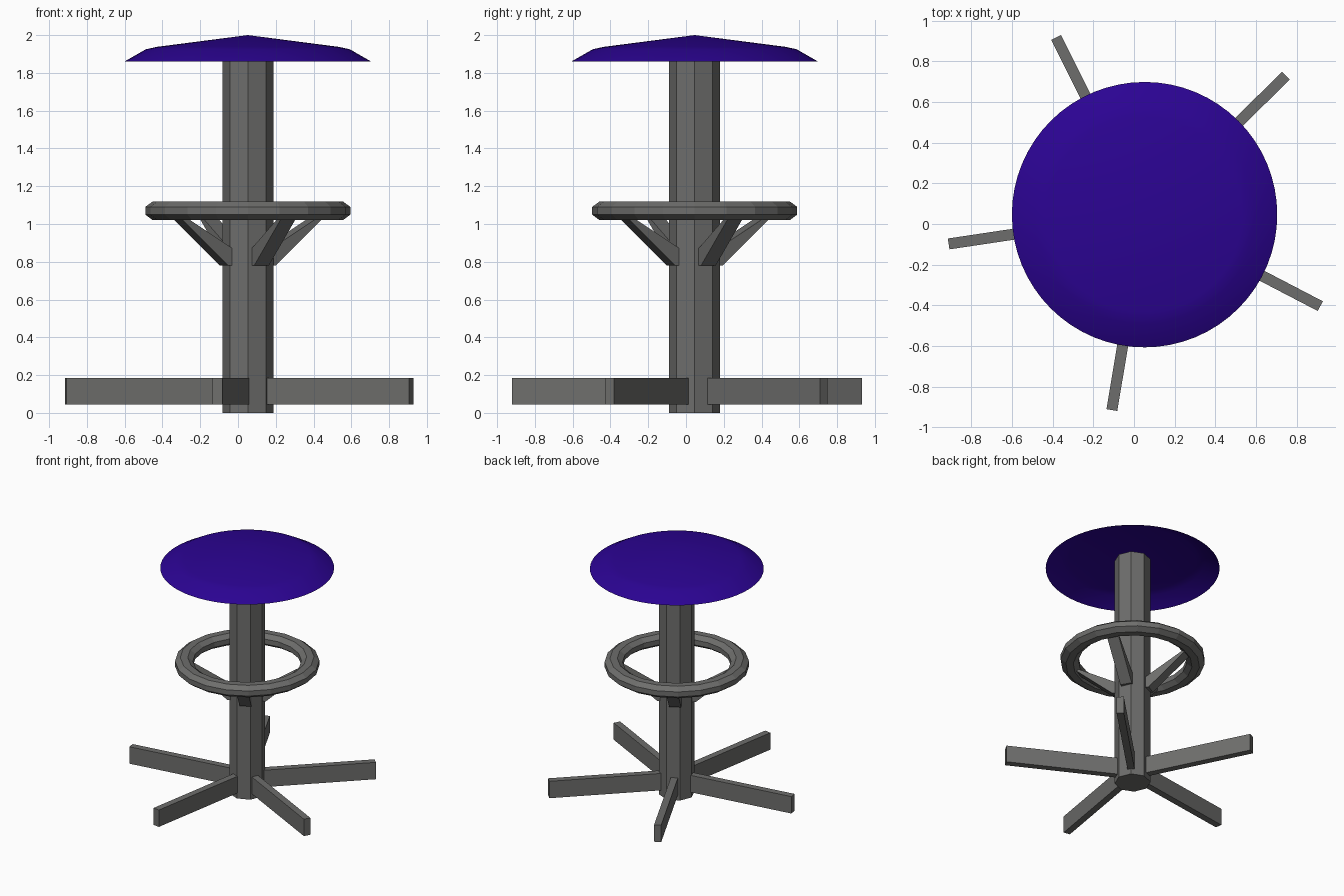
import bpy, bmesh
from math import sin, cos, pi, radians
from mathutils import Matrix

if "Cube" in bpy.data.objects:
    bpy.data.objects.remove(bpy.data.objects["Cube"])

# Common vertical axis of the stool
AXIS = Matrix.Translation((0.052, 0.046, 0))


def material(name, colour):
    mat = bpy.data.materials.new(name)
    mat.diffuse_color = (*colour, 1)
    mat.use_nodes = True
    mat.node_tree.nodes["Principled BSDF"].inputs["Base Color"].default_value = mat.diffuse_color
    return mat


METAL = material("dark_grey_metal", (0.155, 0.155, 0.15))
INDIGO = material("seat_indigo", (0.024, 0.001, 0.29))


def finish(name, bm, mat=METAL, smooth=False):
    bmesh.ops.remove_doubles(bm, verts=bm.verts, dist=1e-5)
    bmesh.ops.recalc_face_normals(bm, faces=bm.faces)
    for f in bm.faces:
        f.smooth = smooth
    mesh = bpy.data.meshes.new(name)
    bm.to_mesh(mesh)
    bm.free()
    mesh.materials.append(mat)
    ob = bpy.data.objects.new(name, mesh)
    bpy.context.collection.objects.link(ob)
    return ob


def lathe(name, profile, sides, closed=False, **look):
    """Revolve (radius, z) points around the stool axis."""
    bm = bmesh.new()
    vs = [bm.verts.new((r, 0, z)) for r, z in profile]
    es = [bm.edges.new((a, b)) for a, b in zip(vs, vs[1:])]
    if closed:
        es.append(bm.edges.new((vs[-1], vs[0])))
    bmesh.ops.spin(bm, geom=vs + es, cent=(0, 0, 0), axis=(0, 0, 1),
                   angle=2 * pi, steps=sides, use_merge=False)
    bm.transform(AXIS)
    return finish(name, bm, **look)


def radial_bar(name, profile, width, angle):
    """Extrude a (radius, z) outline to a width and turn it around the axis."""
    bm = bmesh.new()
    face = bm.faces.new([bm.verts.new((r, -width / 2, z)) for r, z in profile])
    new = bmesh.ops.extrude_face_region(bm, geom=[face])["geom"]
    bmesh.ops.translate(bm, vec=(0, width, 0),
                        verts=[g for g in new if isinstance(g, bmesh.types.BMVert)])
    bm.transform(AXIS @ Matrix.Rotation(radians(angle), 4, 'Z'))
    return finish(name, bm)


# Octagonal column
lathe("column", [(0, 0), (0.135, 0), (0.135, 1.93), (0, 1.93)], 8)

# Domed seat shell, open underneath
lathe("seat", [(0.653, 1.86), (0.54, 1.925), (0.48, 1.938), (0, 2.0)], 64,
      mat=INDIGO, smooth=True)

# Faceted foot ring with an eight-sided section
section = [(0.475 + 0.073 * cos(a), 1.07 + 0.054 * sin(a))
           for a in (pi / 8 + i * pi / 4 for i in range(8))]
lathe("foot_ring", section, 20, closed=True)

# Four sloping struts under the ring
strut = [(0.10, 0.78), (0.145, 0.78), (0.45, 1.045), (0.43, 1.05), (0.10, 0.86)]
for i in range(4):
    radial_bar(f"ring_strut_{i + 1}", strut, 0.09, 30 + 90 * i)

# Five flat base legs
leg = [(0.10, 0.045), (0.975, 0.045), (0.975, 0.185), (0.10, 0.185)]
for i in range(5):
    radial_bar(f"base_leg_{i + 1}", leg, 0.054, 44.5 + 72 * i)
